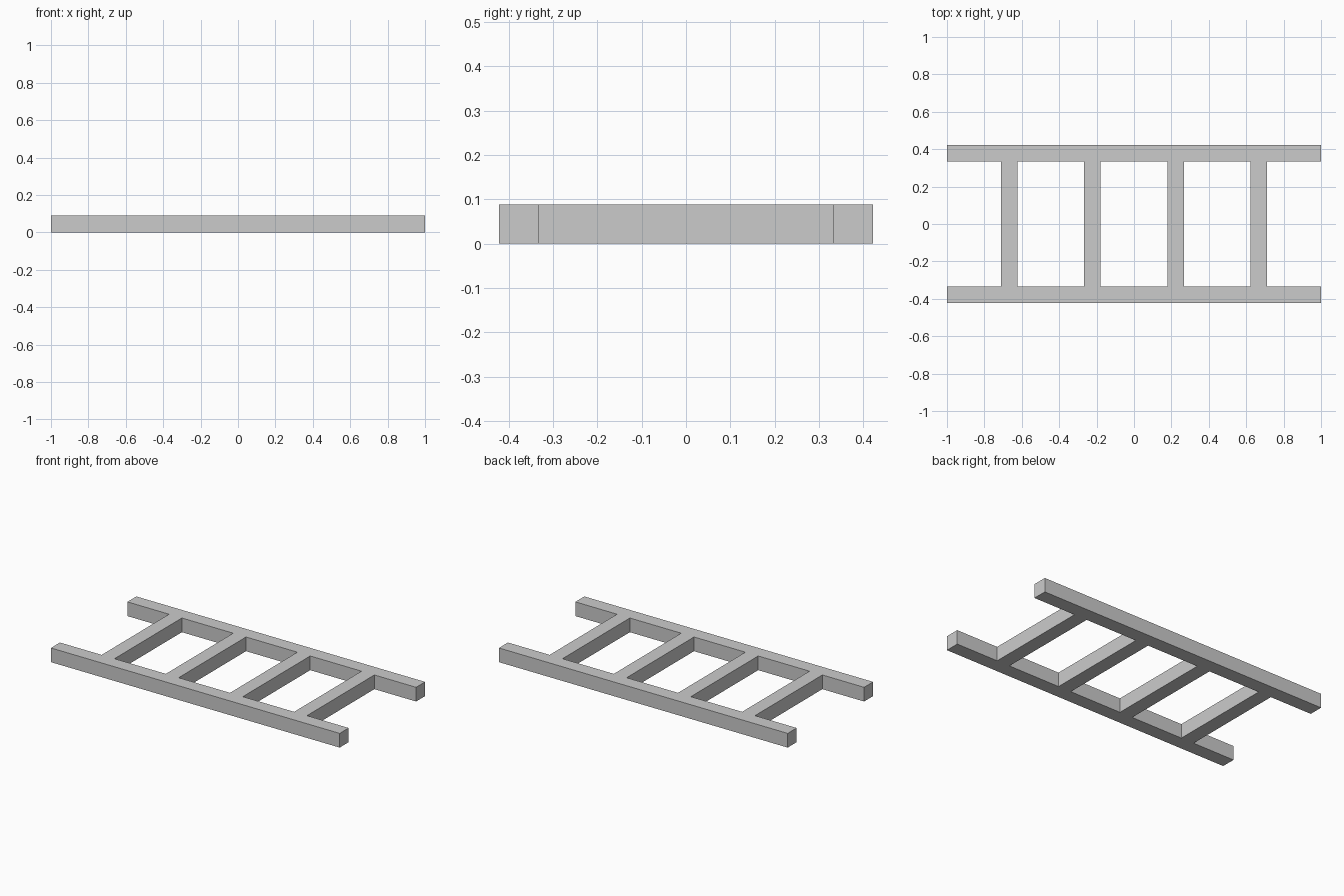
import bpy

if "Cube" in bpy.data.objects:
    bpy.data.objects.remove(bpy.data.objects["Cube"])

BAR = 4 / 45          # square bar thickness
RAIL_Y = 17 / 45      # rail centre line
RUNG_SPACING = 4 / 9


def bar(name, x, y, length_x, length_y):
    """Square-section bar resting on the ground."""
    bpy.ops.mesh.primitive_cube_add(size=1, location=(x, y, BAR / 2))
    obj = bpy.context.object
    obj.name = name
    obj.scale = (length_x, length_y, BAR)
    bpy.ops.object.transform_apply(location=False, rotation=False, scale=True)
    return obj


# Two long side rails
for name, side in (("front_rail", -1), ("back_rail", 1)):
    bar(name, 0, side * RAIL_Y, 2, BAR)

# Four rungs fitted between the inner rail faces
for i in range(4):
    bar(f"rung_{i + 1}", (i - 1.5) * RUNG_SPACING, 0, BAR, 2 * RAIL_Y - BAR)
